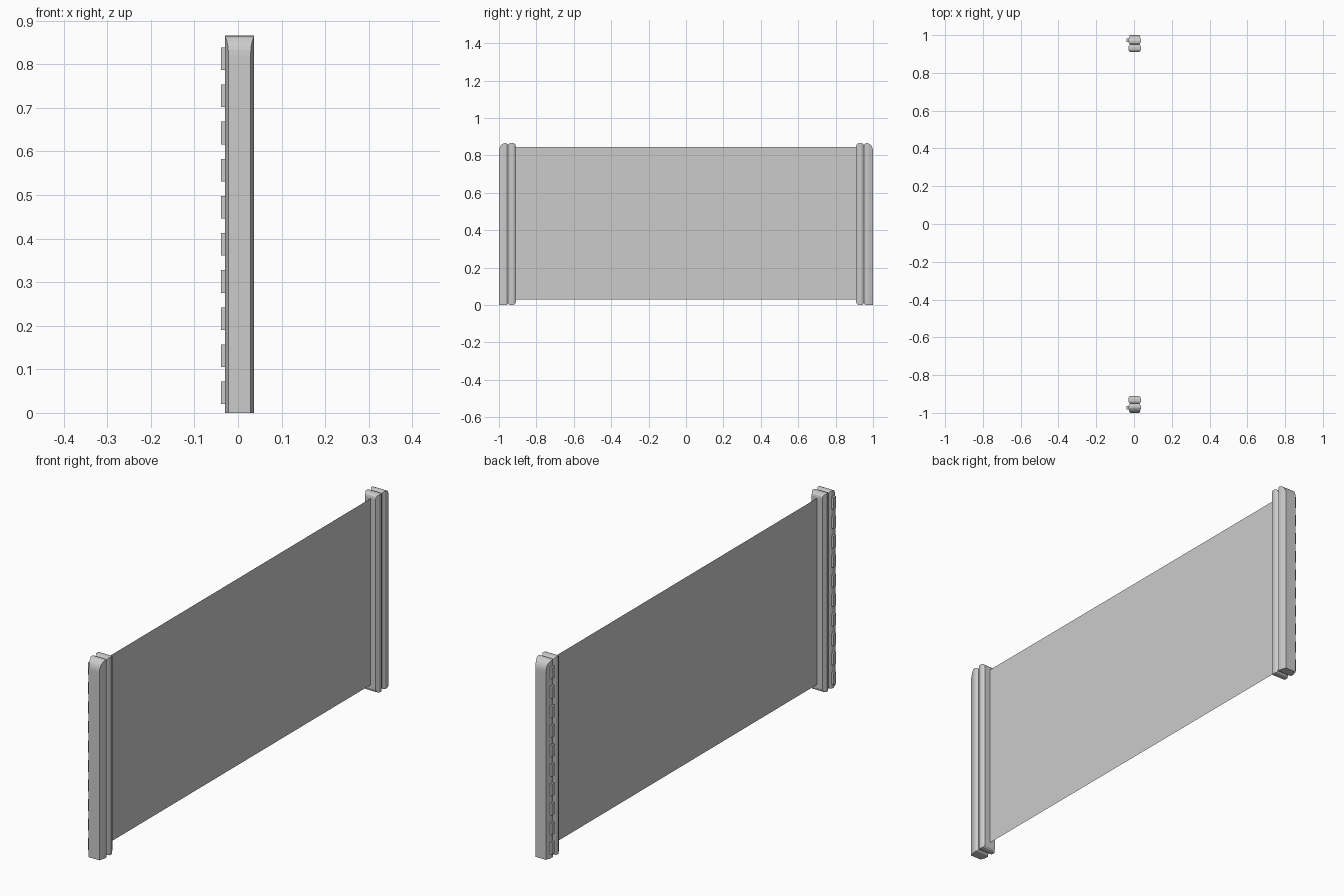
import bpy, bmesh, math
from mathutils import Vector

if "Cube" in bpy.data.objects:
    bpy.data.objects.remove(bpy.data.objects["Cube"])

X0, X1, H = -0.03, 0.037, 0.866
XC = (X0 + X1) / 2


def finish(bm, name, mirror=True):
    bmesh.ops.recalc_face_normals(bm, faces=bm.faces)
    me = bpy.data.meshes.new(name)
    bm.to_mesh(me)
    bm.free()
    ob = bpy.data.objects.new(name, me)
    bpy.context.collection.objects.link(ob)
    if mirror:
        m = ob.modifiers.new("Mirror", 'MIRROR')
        m.use_axis = (False, True, False)
        m.use_mirror_merge = False
    return ob


def corner(cy, cz, r_y, r_z, start, n):
    """Quarter-round from angle start (degrees), counter-clockwise."""
    if r_y == 0:
        return [(cy, cz)]
    return [(cy + r_y * math.cos(math.radians(start + 90 * i / n)),
             cz + r_z * math.sin(math.radians(start + 90 * i / n))) for i in range(n + 1)]


def bar(name, profile, y0, y1, in_depth, out_depth, cx=0.008):
    """Extrude a side profile across x, then bevel its long edges with slanted cuts."""
    bm = bmesh.new()
    f = bm.faces.new([bm.verts.new((X0, y, z)) for y, z in profile])
    ext = bmesh.ops.extrude_face_region(bm, geom=[f])
    bmesh.ops.translate(bm, vec=(X1 - X0, 0, 0),
                        verts=[v for v in ext['geom'] if isinstance(v, bmesh.types.BMVert)])
    for x, sx in ((X0, -1), (X1, 1)):
        for y, sy, d in ((y0, -1, in_depth), (y1, 1, out_depth)):
            cut = bmesh.ops.bisect_plane(
                bm, geom=bm.verts[:] + bm.edges[:] + bm.faces[:], dist=1e-6,
                plane_co=(x, y - sy * d, 0), plane_no=Vector((sx * d, sy * cx, 0)).normalized(),
                clear_outer=True)
            edges = [e for e in cut['geom_cut'] if isinstance(e, bmesh.types.BMEdge)]
            bmesh.ops.edgeloop_fill(bm, edges=edges)
    return finish(bm, name)


# Outer post bars: large round-over at the outer top, flat foot
a, b, r = 0.951, 1.0, 0.014
outer = [(b, 0)] + corner(b - 0.034, H - 0.045, 0.034, 0.045, 0, 6) \
    + corner(a + r, H - r, r, r, 90, 3) + corner(a + r, r, r, r, 180, 3)
outer = [p for i, p in enumerate(outer) if math.dist(p, outer[i - 1]) > 0.002]
bar("outer_post", outer, a, b, 0.012, 0.024)

# Inner post bars: rounded at both ends
a, b, r = 0.91, 0.952, 0.016
inner = corner(b - r, H - r, r, r, 0, 3) + corner(a + r, H - r, r, r, 90, 3) \
    + corner(a + r, r, r, r, 180, 3) + corner(b - r, r, r, r, 270, 3)
bar("inner_post", inner, a, b, 0.013, 0.013)

# Row of small tabs on the side of each post
bm = bmesh.new()
for i in range(10):
    ret = bmesh.ops.create_cube(bm, size=1)
    for v in ret['verts']:
        v.co = (v.co.x * 0.02 - 0.029, v.co.y * 0.018 + 0.972,
                v.co.z * 0.052 + 0.046 + i * 0.0852)
finish(bm, "post_tabs")

# Thin panel stretched between the posts
bm = bmesh.new()
bm.faces.new([bm.verts.new((XC, y, z)) for y, z in
              ((-0.915, 0.03), (0.915, 0.03), (0.915, 0.845), (-0.915, 0.845))])
finish(bm, "panel", mirror=False)
